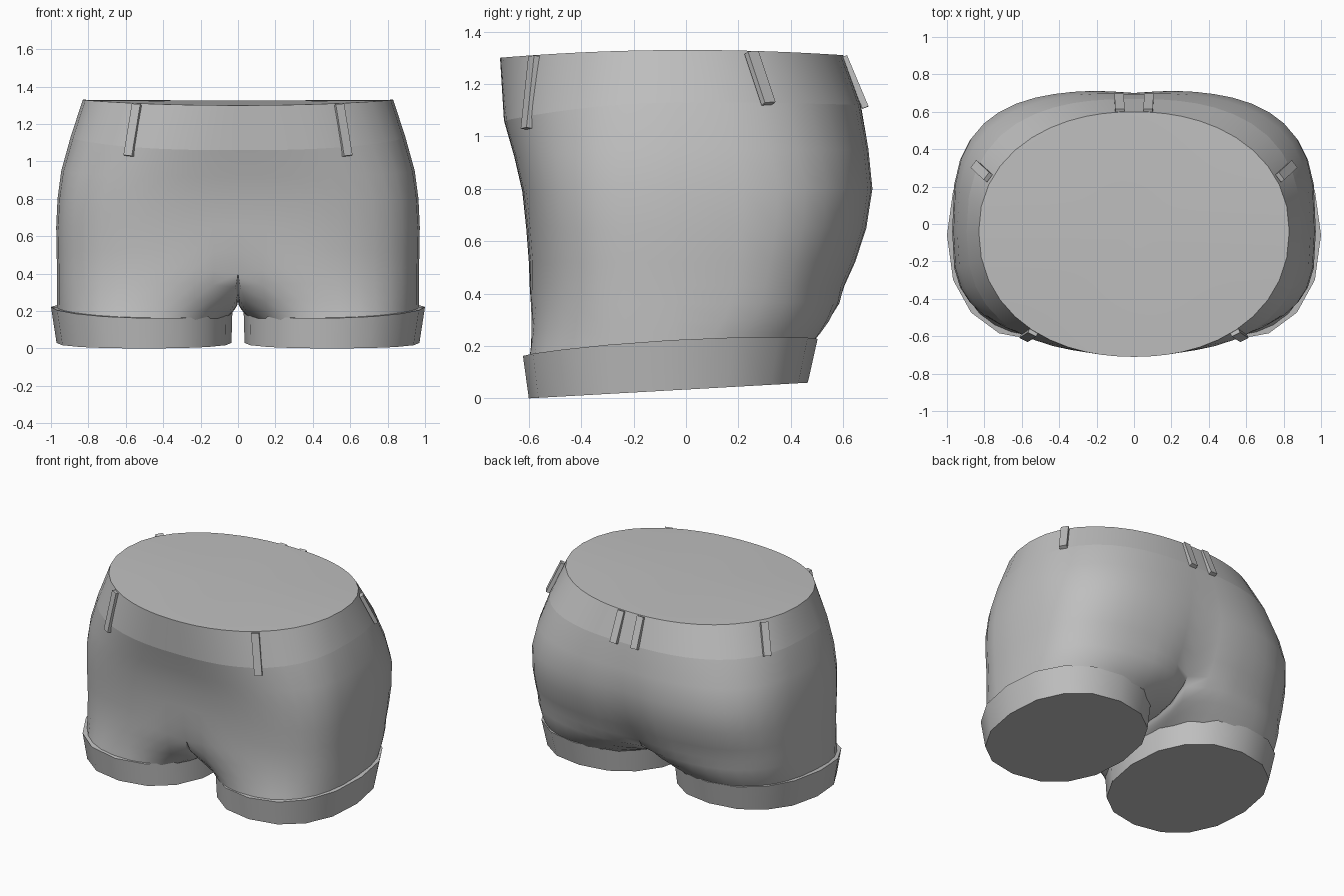
import bpy
import bmesh
from math import sin, cos, pi, radians, exp, copysign
from mathutils import Vector

if "Cube" in bpy.data.objects:
    bpy.data.objects.remove(bpy.data.objects["Cube"])

GREY = (0.52, 0.52, 0.52, 1)
cloth = bpy.data.materials.new("grey_cloth")
cloth.use_nodes = True
cloth.diffuse_color = GREY
cloth.node_tree.nodes["Principled BSDF"].inputs["Base Color"].default_value = GREY

HALF = 24     # segments from front centre round to back centre
BRIDGE = 8    # segments under the crotch
CUFF = 16     # sides of each cuff


def finish(bm, name, angle):
    """Turn a +x half into a mirrored, shaded object."""
    mesh = bpy.data.meshes.new(name)
    bm.to_mesh(mesh)
    bm.free()
    mesh.materials.append(cloth)
    obj = bpy.data.objects.new(name, mesh)
    bpy.context.collection.objects.link(obj)
    bpy.ops.object.select_all(action='DESELECT')
    obj.select_set(True)
    bpy.context.view_layer.objects.active = obj
    bpy.ops.object.shade_smooth_by_angle(angle=radians(angle))
    mirror = obj.modifiers.new("Mirror", 'MIRROR')
    mirror.merge_threshold = 0.0005


def skin(bm, upper, lower, closed=False):
    count = len(upper)
    for k in range(count if closed else count - 1):
        j = (k + 1) % count
        bm.faces.new((upper[k], lower[k], lower[j], upper[j]))


def add_ring(bm, points):
    return [bm.verts.new(p) for p in points]


def power(value, n):
    return copysign(abs(value) ** (2 / n), value)


def oval(angle, cx, cy, rx, ry, n):
    return cx + rx * power(cos(angle), n), cy + ry * power(sin(angle), n)


def torso_ring(z, width, front, back, n, drop_f=0, drop_b=0, pinch_f=0, pinch_b=0, dip=0):
    """Half outline with denser points near the centre seams."""
    points = []
    mid = -0.04
    for k in range(HALF + 1):
        u = 2 * k / HALF - 1
        angle = pi / 2 * (0.25 * u + 0.75 * sin(pi * u / 2))
        reach = back if u > 0 else front
        x, y = oval(angle, 0, mid, width, abs(reach - mid), n)
        if k in (0, HALF):
            x = 0
        near = exp(-(x / 0.13) ** 2)
        y *= 1 - near * (pinch_b if u > 0 else pinch_f)
        drop = drop_b if u > 0 else drop_f
        points.append((x, y, z - drop * (y / reach) ** 2 - dip * near))
    return points


def cuff_height(x, y):
    return 0.172 + 0.065 * (1 - ((y - 0.45) / 1.07) ** 2) - 0.02 * (1 - x)


# Waistband with its closed top
waist_edge = torso_ring(1.13, 0.895, -0.695, 0.668, 2.55, 0.07, 0.01)
bm = bmesh.new()
rim = add_ring(bm, torso_ring(1.33, 0.83, -0.71, 0.60, 2.15, 0.03, 0.02))
skin(bm, rim, add_ring(bm, waist_edge))
centre = bm.verts.new((0, -0.04, 1.325))
for a, b in zip(rim, rim[1:]):
    bm.faces.new((a, b, centre))
finish(bm, "waistband", 40)

# Hips: z, half width, front, back, roundness, drops, centre pinches, dip
bm = bmesh.new()
upper = add_ring(bm, waist_edge)
for spec in (
    (0.95, 0.945, -0.655, 0.70, 2.85, 0.03, 0, 0, 0.008),
    (0.80, 0.965, -0.625, 0.715, 3.1, 0.01, 0, 0, 0.02),
    (0.65, 0.972, -0.61, 0.692, 3.15, 0, 0, 0, 0.035),
    (0.52, 0.97, -0.60, 0.65, 3.15, 0, 0, 0, 0.06),
    (0.43, 0.968, -0.60, 0.61, 3.15, 0, 0, 0.05, 0.13, 0.03),
):
    lower = add_ring(bm, torso_ring(*spec))
    skin(bm, upper, lower)
    upper = lower

# Crotch bridge closes the half outline into a leg loop
front_y, back_y = upper[0].co.y, upper[-1].co.y
bridge = []
for k in range(1, BRIDGE):
    t = k / BRIDGE
    bridge.append((0, back_y + (front_y - back_y) * t, 0.25 + 0.15 * (2 * t - 1) ** 4))
loop = upper + add_ring(bm, bridge)

# Leg flows from that loop down into the cuff
SPLIT = radians(147)
angles = [SPLIT * (2 * k / HALF - 1) for k in range(HALF + 1)]
angles += [SPLIT + (2 * pi - 2 * SPLIT) * k / BRIDGE for k in range(1, BRIDGE)]
hem = []
for a in angles:
    x, y = oval(a, 0.505, -0.06, 0.462, 0.54, 2.3)
    hem.append(Vector((x, y, cuff_height(x, y) - 0.02)))
start = [v.co.copy() for v in loop]
for t in (0.3, 0.6, 0.82, 1):
    points = []
    for p, q in zip(start, hem):
        point = p.lerp(q, t ** 1.8)
        point.z = p.z + (q.z - p.z) * t
        points.append(point)
    lower = add_ring(bm, points)
    skin(bm, loop, lower, closed=True)
    loop = lower
finish(bm, "shorts_body", 55)

# Turned-up cuffs with closed bottoms
bm = bmesh.new()
rings = []
for cx, cy, rx, ry, top in (
    (0.505, -0.06, 0.43, 0.51, True),
    (0.515, -0.06, 0.485, 0.5625, True),
    (0.5025, -0.0675, 0.4675, 0.5325, False),
):
    points = []
    for k in range(CUFF):
        x, y = oval(2 * pi * k / CUFF, cx, cy, rx, ry, 2.25)
        points.append((x, y, cuff_height(x, y) if top else 0.056 * (y + 0.6)))
    rings.append(add_ring(bm, points))
for a, b in zip(rings, rings[1:]):
    skin(bm, a, b, closed=True)
bm.faces.new(rings[-1][::-1])
finish(bm, "leg_cuffs", 40)


# Belt loops: slim strips laid along the waistband
def belt_loop(name, top, bottom, outward, width=0.05, thick=0.025):
    top, bottom = Vector(top), Vector(bottom)
    along = (bottom - top).normalized()
    out = Vector(outward)
    out = (out - along * out.dot(along)).normalized()
    side = along.cross(out)
    bm = bmesh.new()
    bmesh.ops.create_cube(bm, size=1)
    for v in bm.verts:
        x, y, z = v.co
        v.co = ((top + bottom) / 2 + side * x * width + out * y * thick
                + along * z * (bottom - top).length)
    bmesh.ops.recalc_face_normals(bm, faces=bm.faces)
    finish(bm, name, 30)


belt_loop("front_belt_loops", (0.54, -0.58, 1.305), (0.585, -0.609, 1.03), (0.5, -1, 0))
belt_loop("side_belt_loops", (0.78, 0.25, 1.32), (0.85, 0.315, 1.125), (1, 0.75, 0))
belt_loop("back_belt_loops", (0.075, 0.603, 1.305), (0.08, 0.685, 1.11), (0, 1, 0))
